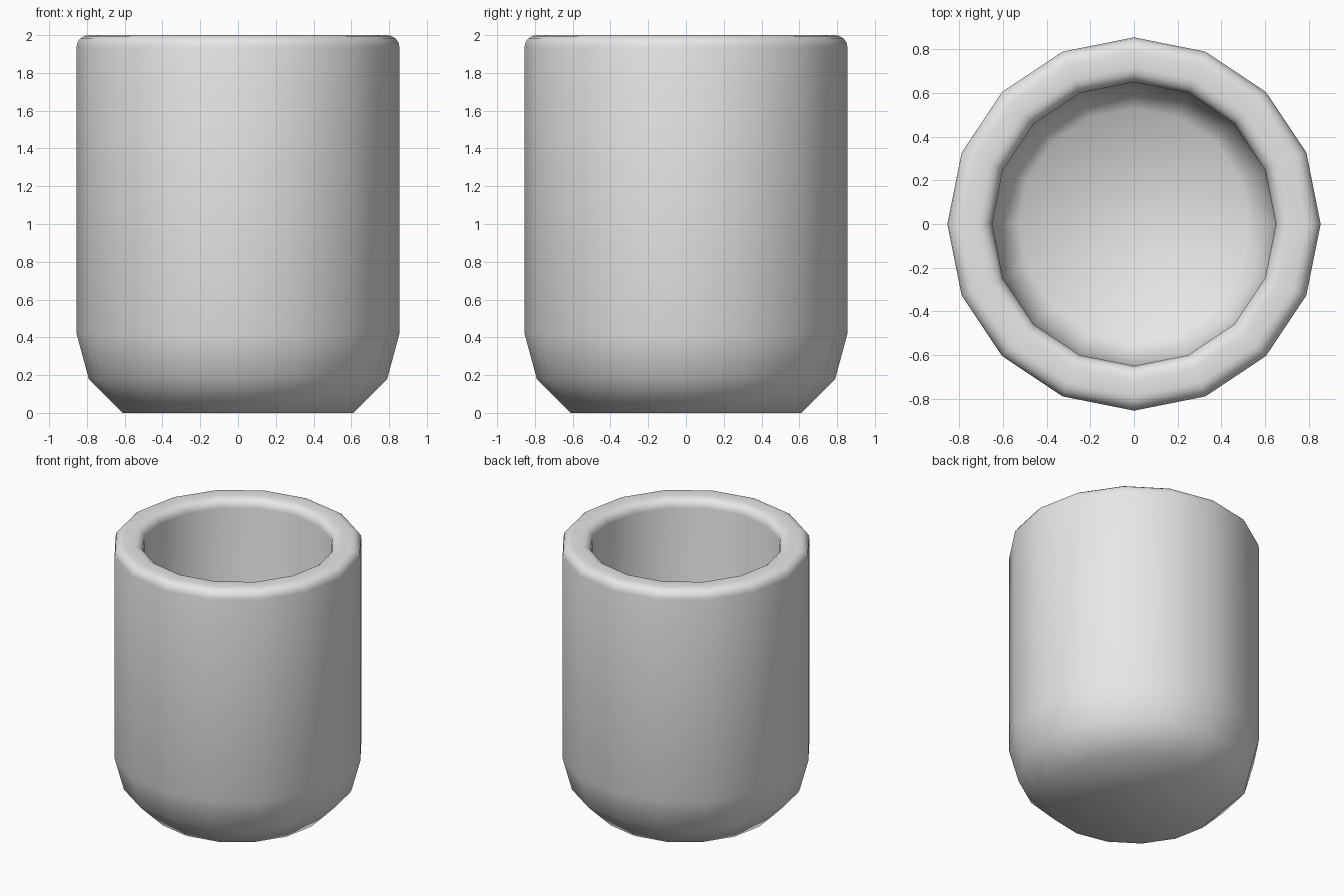
import bpy
import bmesh
from math import cos, sin, pi, tau

cube = bpy.data.objects.get("Cube")
if cube:
    bpy.data.objects.remove(cube, do_unlink=True)

SIDES = 16
OUTER, INNER, HEIGHT = 0.855, 0.65, 2.0
ROUND, STEPS = 0.065, 4


def arc(cx, cz, start, end):
    """Quarter-round points (radius, height) for a rim edge."""
    angles = [start + (end - start) * i / STEPS for i in range(STEPS + 1)]
    return [(cx + ROUND * cos(a), cz + ROUND * sin(a)) for a in angles]


def lathe(name, profile, material):
    """Revolve an open profile and close both ends with flat caps."""
    bm = bmesh.new()
    rings = [[bm.verts.new((r * cos(tau * i / SIDES), r * sin(tau * i / SIDES), z))
              for i in range(SIDES)] for r, z in profile]
    for low, high in zip(rings, rings[1:]):
        for i in range(SIDES):
            j = (i + 1) % SIDES
            bm.faces.new((low[i], low[j], high[j], high[i]))
    bm.faces.new(rings[0][::-1])
    bm.faces.new(rings[-1])
    for face in bm.faces:
        face.smooth = True
    mesh = bpy.data.meshes.new(name)
    bm.to_mesh(mesh)
    bm.free()
    mesh.materials.append(material)
    obj = bpy.data.objects.new(name, mesh)
    bpy.context.collection.objects.link(obj)
    return obj


# Plain grey finish
grey = bpy.data.materials.new("light_grey")
grey.use_nodes = True
colour = (0.8, 0.8, 0.8, 1.0)
grey.diffuse_color = colour
grey.node_tree.nodes["Principled BSDF"].inputs["Base Color"].default_value = colour

# Thick-walled cup: tapered foot, straight wall, rounded rim, hollow inside
rim_z = HEIGHT - ROUND
foot = [(0.61, 0), (0.79, 0.18), (OUTER, 0.42)]
rim = arc(OUTER - ROUND, rim_z, 0, pi / 2) + arc(INNER + ROUND, rim_z, pi / 2, pi)
hollow = [(INNER, 0.445), (0.61, 0.285), (0.53, 0.2)]
lathe("cup", foot + rim + hollow, grey)
